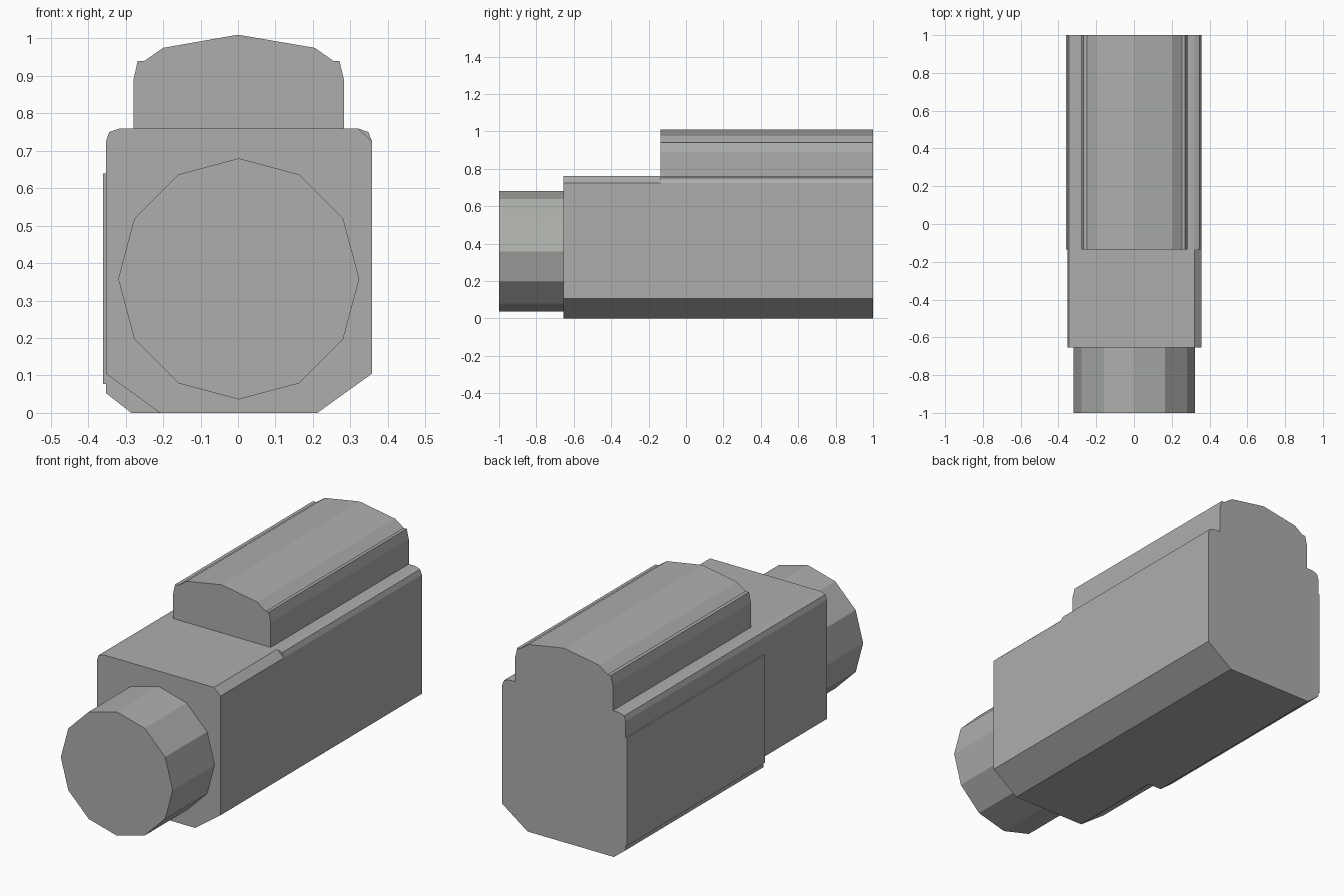
import bpy
import bmesh
import math

cube = bpy.data.objects.get("Cube")
if cube:
    bpy.data.objects.remove(cube, do_unlink=True)

grey = bpy.data.materials.new("warm grey")
grey.use_nodes = True
COLOUR = (0.42, 0.43, 0.41, 1.0)
grey.diffuse_color = COLOUR
grey.node_tree.nodes["Principled BSDF"].inputs["Base Color"].default_value = COLOUR


def extrude_profile(name, profile, y0, y1):
    """Sweep a closed (x, z) outline from y0 to y1 with capped ends."""
    bm = bmesh.new()
    face = bm.faces.new([bm.verts.new((x, y0, z)) for x, z in profile])
    swept = bmesh.ops.extrude_face_region(bm, geom=[face], use_keep_orig=True)
    moved = [v for v in swept["geom"] if isinstance(v, bmesh.types.BMVert)]
    bmesh.ops.translate(bm, verts=moved, vec=(0, y1 - y0, 0))
    bmesh.ops.recalc_face_normals(bm, faces=bm.faces)
    mesh = bpy.data.meshes.new(name)
    bm.to_mesh(mesh)
    bm.free()
    mesh.materials.append(grey)
    obj = bpy.data.objects.new(name, mesh)
    bpy.context.collection.objects.link(obj)
    return obj


STEP = -0.135    # where the front and rear housings meet
FACE = -0.655    # front of the housing

# Shared outline pieces
left_shoulder = [(-0.353, 0.725), (-0.344, 0.75), (-0.315, 0.76)]
right_bottom = [(0.358, 0.105), (0.212, 0.0)]

# Front housing: plain chamfers
extrude_profile("front_housing",
                left_shoulder + [(0.32, 0.76), (0.358, 0.725)] + right_bottom
                + [(-0.208, 0.0), (-0.353, 0.105)], FACE, STEP)

# Rear housing: softer right shoulder, smaller left bottom chamfer
extrude_profile("rear_housing",
                left_shoulder + [(0.32, 0.76), (0.348, 0.75), (0.358, 0.725)]
                + right_bottom + [(-0.285, 0.0), (-0.353, 0.053)], STEP, 1.0)

# Thin raised panel on the side of the rear housing
extrude_profile("side_panel",
                [(-0.353, 0.077), (-0.36, 0.077), (-0.36, 0.64), (-0.353, 0.64)],
                STEP, 1.0)

# Crowned upper block
extrude_profile("top_block",
                [(-0.279, 0.755), (-0.279, 0.89), (-0.268, 0.94), (-0.25, 0.94),
                 (-0.2, 0.975), (0.0, 1.01), (0.205, 0.975), (0.255, 0.94),
                 (0.271, 0.94), (0.283, 0.89), (0.283, 0.755)], STEP, 1.0)

# Twelve-sided nose
nose = [(0.002 + 0.322 * math.sin(i * math.tau / 12),
         0.358 + 0.322 * math.cos(i * math.tau / 12)) for i in range(12)]
extrude_profile("nose_barrel", nose, -1.0, FACE)
